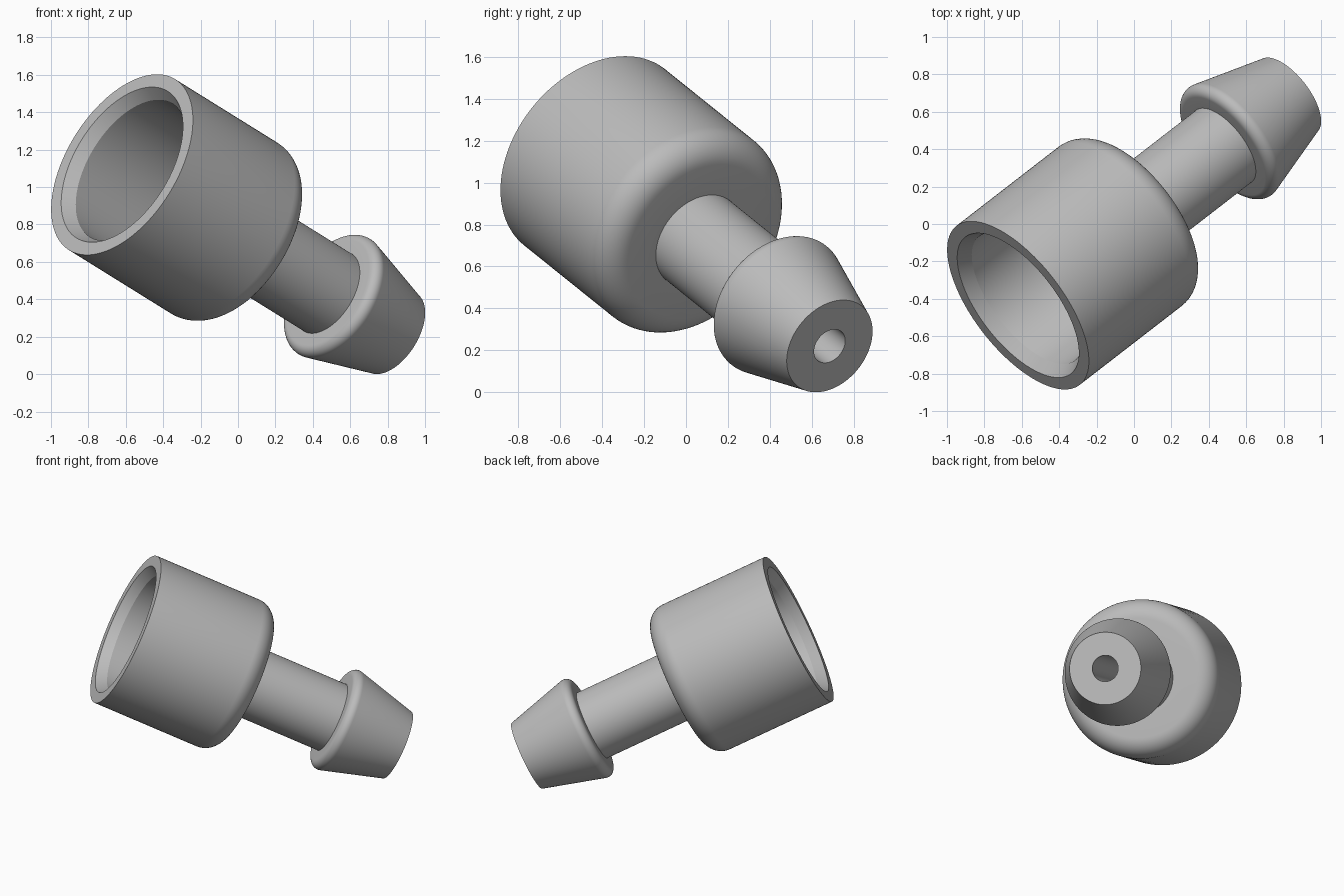
import bpy, bmesh, math
from mathutils import Vector

if "Cube" in bpy.data.objects:
    bpy.data.objects.remove(bpy.data.objects["Cube"])

SEG = 112
START = Vector((-0.62, -0.435, 1.12))    # centre of the open cup rim
END = Vector((0.828, 0.685, 0.22))       # centre of the barb tip
L = (END - START).length

grey = bpy.data.materials.new("plain_grey")
grey.diffuse_color = (0.5, 0.5, 0.5, 1)
grey.use_nodes = True
grey.node_tree.nodes["Principled BSDF"].inputs["Base Color"].default_value = grey.diffuse_color


def arc(cr, ct, rad, a0, a1, n=12):
    """Points (radius, distance along axis) on an arc, angles in degrees."""
    return [(cr + rad * math.cos(math.radians(a0 + (a1 - a0) * i / n)),
             ct + rad * math.sin(math.radians(a0 + (a1 - a0) * i / n)))
            for i in range(n + 1)]


R, SHOULDER, F = 0.538, 0.90, 0.133      # cup radius, shoulder position, rounding
NECK, BORE = 0.243, 0.089
BARB, G, TIP = 1.55, 0.05, 0.245         # barb back plane, rounding, tip radius
CORNER = 0.378                           # barb radius before rounding
slope = math.atan2(CORNER - TIP, L - BARB)
barb_r = CORNER - G * math.tan(slope) - G / math.cos(slope)

# Closed section: cup outside, neck, barb, bore, cup inside
profile = [(R, 0)]
profile += arc(R - F, SHOULDER - F, F, 0, 90)
profile += [(NECK, SHOULDER), (NECK, BARB)]
profile += arc(barb_r, BARB + G, G, -90, math.degrees(slope))
profile += [(TIP, L), (BORE, L), (BORE, 0.76), (0.419, 0.76),
            (0.419, 0.067), (0.462, 0)]

# Revolve the section around the axis
bm = bmesh.new()
rings = []
for r, t in profile:
    rings.append([bm.verts.new((r * math.cos(2 * math.pi * i / SEG),
                                r * math.sin(2 * math.pi * i / SEG), t))
                  for i in range(SEG)])
for k, a in enumerate(rings):
    b = rings[(k + 1) % len(rings)]
    for i in range(SEG):
        j = (i + 1) % SEG
        bm.faces.new((a[i], a[j], b[j], b[i]))
bmesh.ops.recalc_face_normals(bm, faces=bm.faces)
mesh = bpy.data.meshes.new("barbed_connector")
bm.to_mesh(mesh)
bm.free()
mesh.materials.append(grey)

# Place along the slanted axis
obj = bpy.data.objects.new("barbed_connector", mesh)
bpy.context.collection.objects.link(obj)
obj.rotation_euler = (END - START).to_track_quat('Z', 'Y').to_euler()
obj.location = START
bpy.context.view_layer.objects.active = obj
obj.select_set(True)
bpy.ops.object.shade_smooth_by_angle(angle=math.radians(25))
